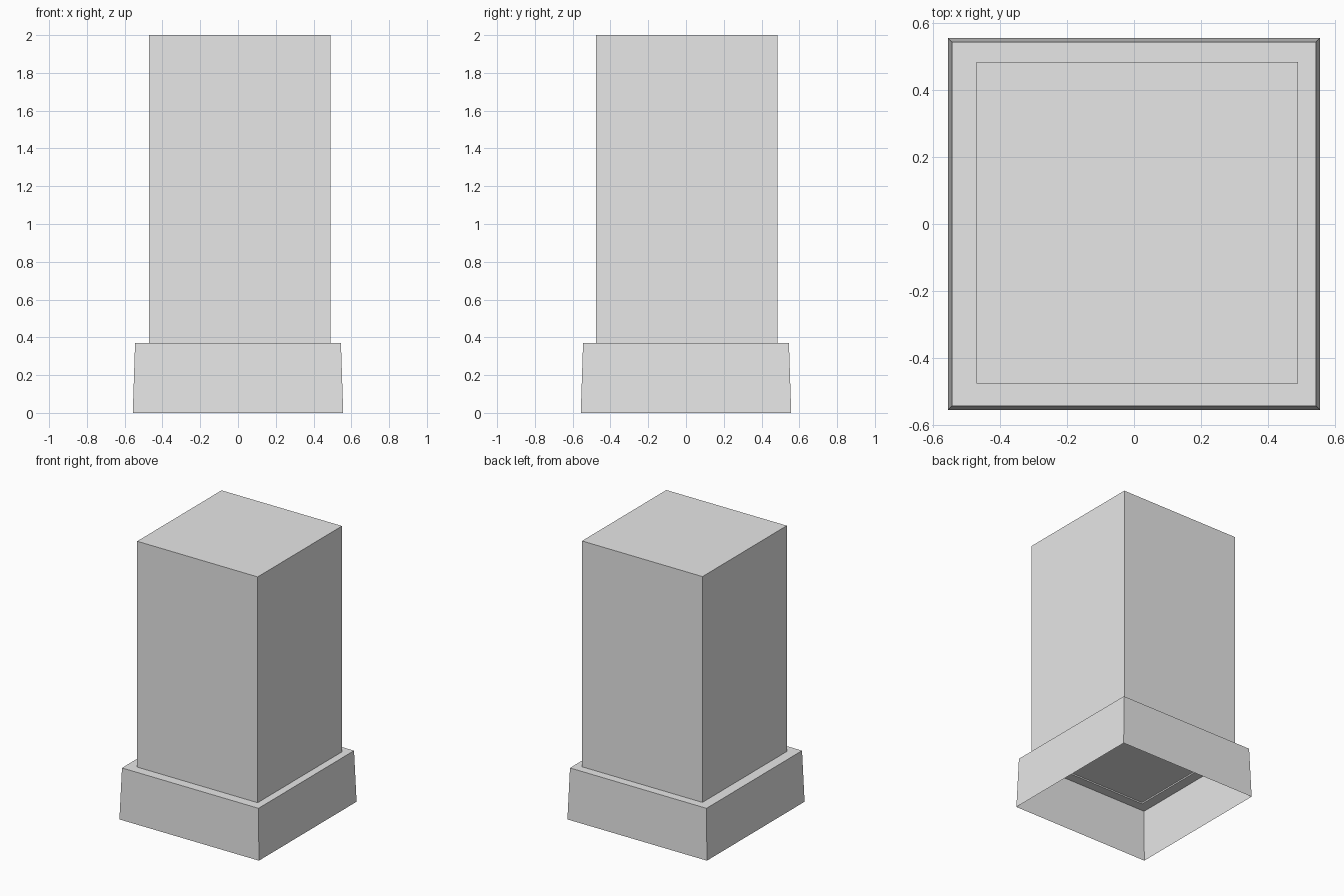
import bpy
import bmesh

cube = bpy.data.objects.get("Cube")
if cube:
    bpy.data.objects.remove(cube, do_unlink=True)

stone = bpy.data.materials.new("light_grey")
stone.use_nodes = True
GREY = (0.8, 0.8, 0.8, 1)
stone.diffuse_color = GREY
stone.node_tree.nodes["Principled BSDF"].inputs["Base Color"].default_value = GREY

BASE_TOP = 0.37
SHAFT_CENTRE = (0.01, 0.004)
SHAFT_HALF = 0.481


def ring(bm, half, z, centre=(0, 0)):
    """Four corner vertices of a level square, counter-clockwise from above."""
    corners = ((-1, -1), (1, -1), (1, 1), (-1, 1))
    return [bm.verts.new((centre[0] + half * sx, centre[1] + half * sy, z))
            for sx, sy in corners]


def bridge(bm, low, high):
    """Join two square rings with four quads."""
    for i in range(4):
        j = (i + 1) % 4
        bm.faces.new((low[i], low[j], high[j], high[i]))


def finish(name, bm):
    mesh = bpy.data.meshes.new(name)
    bm.to_mesh(mesh)
    bm.free()
    mesh.materials.append(stone)
    obj = bpy.data.objects.new(name, mesh)
    bpy.context.collection.objects.link(obj)


# Plinth: a tapered open skirt with a flat ledge around the shaft
bm = bmesh.new()
foot = ring(bm, 0.557, 0)
rim = ring(bm, 0.545, BASE_TOP)
inner = ring(bm, SHAFT_HALF, BASE_TOP, SHAFT_CENTRE)
bridge(bm, foot, rim)
bridge(bm, rim, inner)
finish("plinth", bm)

# Shaft: a plain square block with its underside slightly recessed
bm = bmesh.new()
bottom = ring(bm, SHAFT_HALF, BASE_TOP, SHAFT_CENTRE)
floor = ring(bm, SHAFT_HALF, BASE_TOP + 0.01, SHAFT_CENTRE)
top = ring(bm, SHAFT_HALF, 2, SHAFT_CENTRE)
bridge(bm, bottom, floor)
bridge(bm, floor, top)
bm.faces.new(top)
bm.faces.new(floor[::-1])
finish("shaft", bm)
